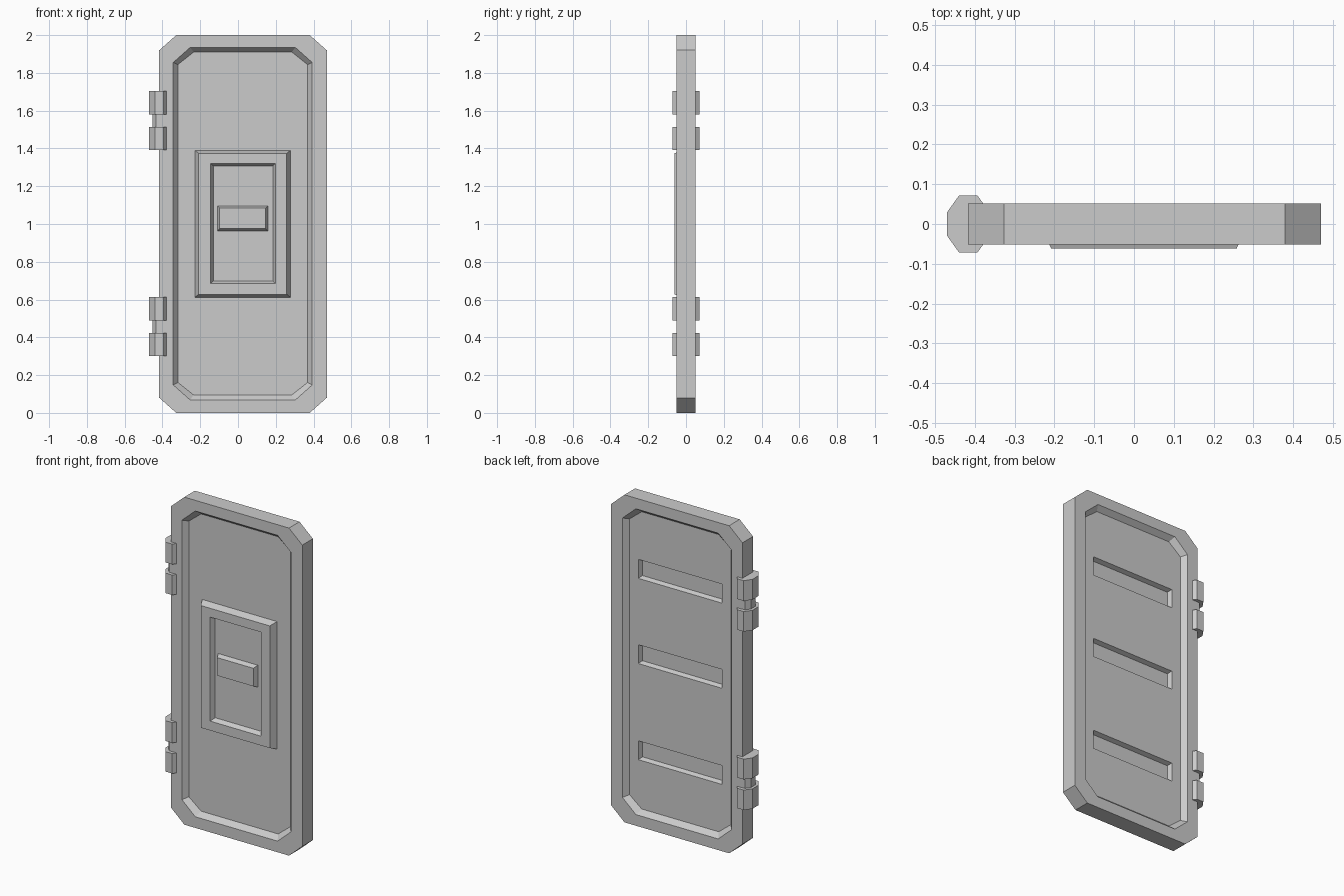
import bpy, bmesh

if "Cube" in bpy.data.objects:
    bpy.data.objects.remove(bpy.data.objects["Cube"])


def outline(x0, x1, z0, z1, cx=0.0, cz=0.0):
    """Rectangle in the xz plane, with optional cut corners."""
    if cx == 0:
        return [(x0, z0), (x1, z0), (x1, z1), (x0, z1)]
    return [(x0 + cx, z0), (x1 - cx, z0), (x1, z0 + cz), (x1, z1 - cz),
            (x1 - cx, z1), (x0 + cx, z1), (x0, z1 - cz), (x0, z0 + cz)]


def loft(name, rings):
    """Closed solid through a list of 3D point rings, capped at both ends."""
    bm = bmesh.new()
    loops = [[bm.verts.new(p) for p in ring] for ring in rings]
    for a, b in zip(loops, loops[1:]):
        n = len(a)
        for i in range(n):
            j = (i + 1) % n
            bm.faces.new((a[i], a[j], b[j], b[i]))
    bm.faces.new(loops[0])
    bm.faces.new(loops[-1])
    bmesh.ops.recalc_face_normals(bm, faces=bm.faces)
    mesh = bpy.data.meshes.new(name)
    bm.to_mesh(mesh)
    bm.free()
    obj = bpy.data.objects.new(name, mesh)
    bpy.context.collection.objects.link(obj)
    return obj


def at_y(points, y):
    return [(x, y, z) for x, z in points]


# Door slab with a sloped recess on both faces
edge = outline(-0.417, 0.47, 0, 2, 0.09, 0.08)
lip = outline(-0.343, 0.393, 0.068, 1.935, 0.09, 0.08)
floor = outline(-0.318, 0.368, 0.095, 1.91, 0.083, 0.066)
door = loft("door_slab", [
    at_y(floor, -0.02), at_y(lip, -0.051), at_y(edge, -0.051),
    at_y(edge, 0.051), at_y(lip, 0.051), at_y(floor, 0.02)])

# Three tapered slots cut into the back
for z0, z1 in ((0.39, 0.505), (0.977, 1.092), (1.497, 1.613)):
    cutter = loft("slot_cutter", [
        at_y(outline(-0.246, 0.298, z0 + 0.01, z1 - 0.01), -0.006),
        at_y(outline(-0.256, 0.308, z0, z1), 0.02),
        at_y(outline(-0.256, 0.308, z0, z1), 0.04)])
    cutter.hide_render = True
    mod = door.modifiers.new("slot", 'BOOLEAN')
    mod.operation = 'DIFFERENCE'
    mod.solver = 'EXACT'
    mod.object = cutter
    bpy.context.view_layer.objects.active = door
    bpy.ops.object.modifier_apply(modifier=mod.name)
    bpy.data.objects.remove(cutter)

# Raised front panel with a recessed pocket
panel_base = outline(-0.228, 0.278, 0.612, 1.39)
loft("front_panel", [
    at_y(panel_base, -0.016), at_y(panel_base, -0.02),
    at_y(outline(-0.208, 0.258, 0.628, 1.374), -0.062),
    at_y(outline(-0.145, 0.198, 0.685, 1.32), -0.062),
    at_y(outline(-0.131, 0.184, 0.699, 1.306), -0.034)])

# Handle block in the pocket
loft("handle", [
    at_y(outline(-0.11, 0.158, 0.963, 1.097), -0.033),
    at_y(outline(-0.098, 0.146, 0.975, 1.085), -0.061)])


def octagon(scale, z):
    hx, hy, bx, by = 0.053 * scale, 0.072 * scale, 0.023 * scale, 0.03 * scale
    return [(x - 0.417, y, z) for x, y in outline(-hx, hx, -hy, hy, hx - bx, hy - by)]


# Hinges: two octagonal knuckles around a thinner pin
for label, z0 in (("lower", 0.302), ("upper", 1.392)):
    for part, a, b in (("bottom", 0, 0.122), ("top", 0.187, 0.311)):
        loft(f"{label}_hinge_knuckle_{part}", [octagon(1, z0 + a), octagon(1, z0 + b)])
    loft(f"{label}_hinge_pin", [octagon(0.69, z0 + 0.11), octagon(0.69, z0 + 0.2)])
